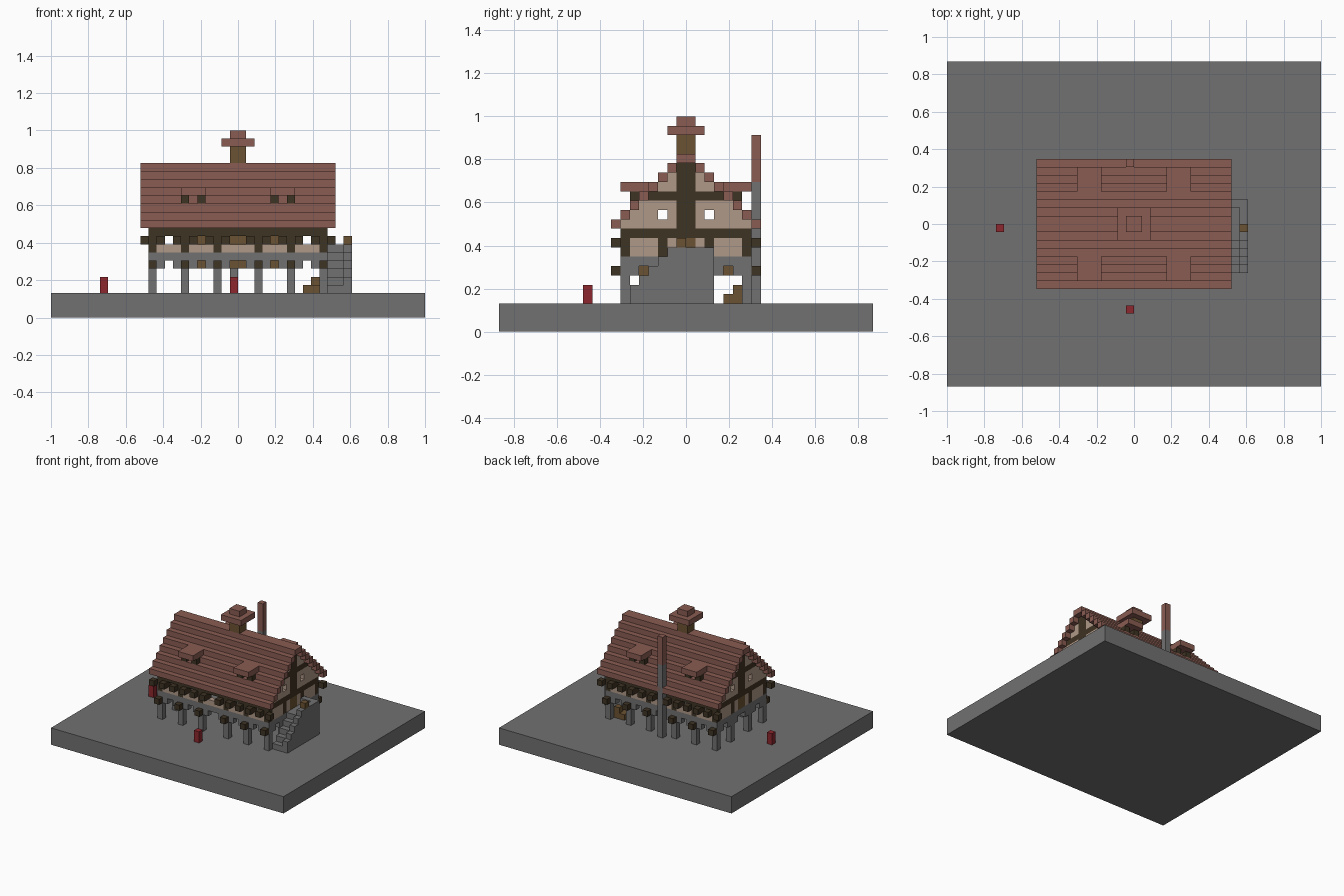
import bpy
import bmesh

if "Cube" in bpy.data.objects:
    bpy.data.objects.remove(bpy.data.objects["Cube"])

U = 1 / 23  # one block


def material(name, rgb):
    m = bpy.data.materials.new(name)
    m.use_nodes = True
    m.diffuse_color = (*rgb, 1)
    m.node_tree.nodes["Principled BSDF"].inputs["Base Color"].default_value = (*rgb, 1)
    return m


STONE = material("stone_grey", (0.165, 0.165, 0.165))
TILE = material("roof_tile", (0.25, 0.107, 0.085))
DARK = material("dark_timber", (0.048, 0.033, 0.017))
WOOD = material("light_wood", (0.147, 0.085, 0.032))
PLASTER = material("plaster", (0.43, 0.314, 0.246))
RED = material("post_red", (0.262, 0.02, 0.026))


def part(name, mat, boxes, mx=False, my=False):
    """One object from block boxes (x0, x1, y0, y1, z0, z1), optionally mirrored."""
    if mx:
        boxes = boxes + [(-b, -a, *rest) for a, b, *rest in boxes]
    if my:
        boxes = boxes + [(a, b, -d, -c, *z) for a, b, c, d, *z in boxes]
    bm = bmesh.new()
    for x0, x1, y0, y1, z0, z1 in boxes:
        vs = bmesh.ops.create_cube(bm, size=1)["verts"]
        for v in vs:
            v.co.x = (x1 if v.co.x > 0 else x0) * U
            v.co.y = (y1 if v.co.y > 0 else y0) * U
            v.co.z = (z1 if v.co.z > 0 else z0) * U
    me = bpy.data.meshes.new(name)
    bm.to_mesh(me)
    bm.free()
    me.materials.append(mat)
    ob = bpy.data.objects.new(name, me)
    bpy.context.scene.collection.objects.link(ob)
    return ob


# Ground slab and marker posts
part("ground_slab", STONE, [(-23, 23, -20, 20, 0, 3)])
part("red_posts", RED, [(-1, 0, -11, -10, 3, 5), (-17, -16, -1, 0, 3, 5)])

# Open stone arcade: pillars, arch shoulders and the band above
part("arcade_pillars", STONE, [(x, x + 1, 6, 7, 3, 6) for x in (2, 6, 10)]
     + [(10, 11, 2, 3, 3, 6)], True, True)
part("arcade_shoulders", STONE,
     [(a, b, 6, 7, 6, 7) for a, b in ((1, 4), (5, 8), (9, 11))]
     + [(10, 11, a, b, 6, 7) for a, b in ((1, 4), (5, 6))], True, True)
part("stone_band", STONE, [(-11, 11, -7, 7, 7, 8)])
part("under_floor", WOOD, [(-6, 6, -5, 5, 6, 7)])

# Projecting beam ends
part("lower_beam_ends", DARK, [(x, x + 1, 7, 8, 6, 7) for x in (2, 6, 10)], True, True)
part("upper_beam_ends", DARK, [(x, x + 1, 7, 8, 9, 10) for x in range(1, 12, 2)], True, True)

# Long walls of the main floor, with window gaps
part("long_wall_plaster", PLASTER,
     [(a, b, 6, 7, 8, 9) for a, b in ((0, 2), (3, 6), (7, 10))], True, True)
part("long_wall_posts", DARK, [(x, x + 1, 6, 7, 8, 9) for x in (2, 6, 10)], True, True)
part("long_wall_heads", DARK,
     [(a, b, 6, 7, 9, 10) for a, b in ((1, 4), (5, 8), (9, 11))], True, True)
part("wall_plate", DARK, [(-11, 11, 6, 7, 10, 11)], False, True)
part("inner_cabinet", WOOD, [(-6, 6, -2, 2, 8, 10)])

# Gable ends
part("gable_timber", DARK,
     [(10, 11, 2, 3, 8, 10), (10, 11, 0, 6, 10, 11), (10, 11, 0, 1, 11, 18),
      (10, 11, 1, 4, 14, 15)], True, True)
part("gable_plaster", PLASTER,
     [(10, 11, a, b, c, d) for a, b, c, d in (
         (3, 6, 8, 10), (1, 2, 8, 10), (1, 7, 11, 12), (1, 2, 12, 13),
         (3, 6, 12, 13), (1, 5, 13, 14), (1, 3, 15, 16), (1, 2, 16, 17))], True, True)
part("gable_doors", WOOD, [(10, 11, -1, 1, 8, 10)], True)

# Stepped tile roof
part("roof_courses", TILE, [(-12, 12, i, i + 1, 18 - i, 19 - i) for i in range(8)], False, True)

# Dormers
part("dormer_roofs", TILE, [(4, 7, 4, 7, 15, 16)], True, True)
part("dormer_posts", DARK, [(x, x + 1, 5, 6, 14, 15) for x in (4, 6)], True, True)

# Chimney and tall flue pipe
part("chimney_stack", WOOD, [(-1, 1, -1, 1, 19, 21)])
part("chimney_cap", TILE, [(-2, 2, -2, 2, 21, 22), (-1, 1, -1, 1, 22, 23)])
part("flue_base", STONE, [(-1, 0, 7, 8, 3, 16)])
part("flue_top", TILE, [(-1, 0, 7, 8, 16, 21)])

# Side stairs with a raised outer wall and landing
part("stair_steps", STONE, [(11, 13, i - 6, i - 5, 3, 4 + i) for i in range(4)]
     + [(11, 13, -2, 2, 3, 8), (11, 13, 2, 3, 3, 9)])
part("stair_wall", STONE, [(13, 14, i - 6, i - 5, 3, 5 + i) for i in range(4)]
     + [(13, 14, -2, 3, 3, 9)])
part("stair_newel", WOOD, [(13, 14, -1, 0, 9, 10)])

# Crates under the house
part("crates", WOOD, [(8, 10, 4, 6, 3, 4), (9, 10, 5, 6, 4, 5)])
